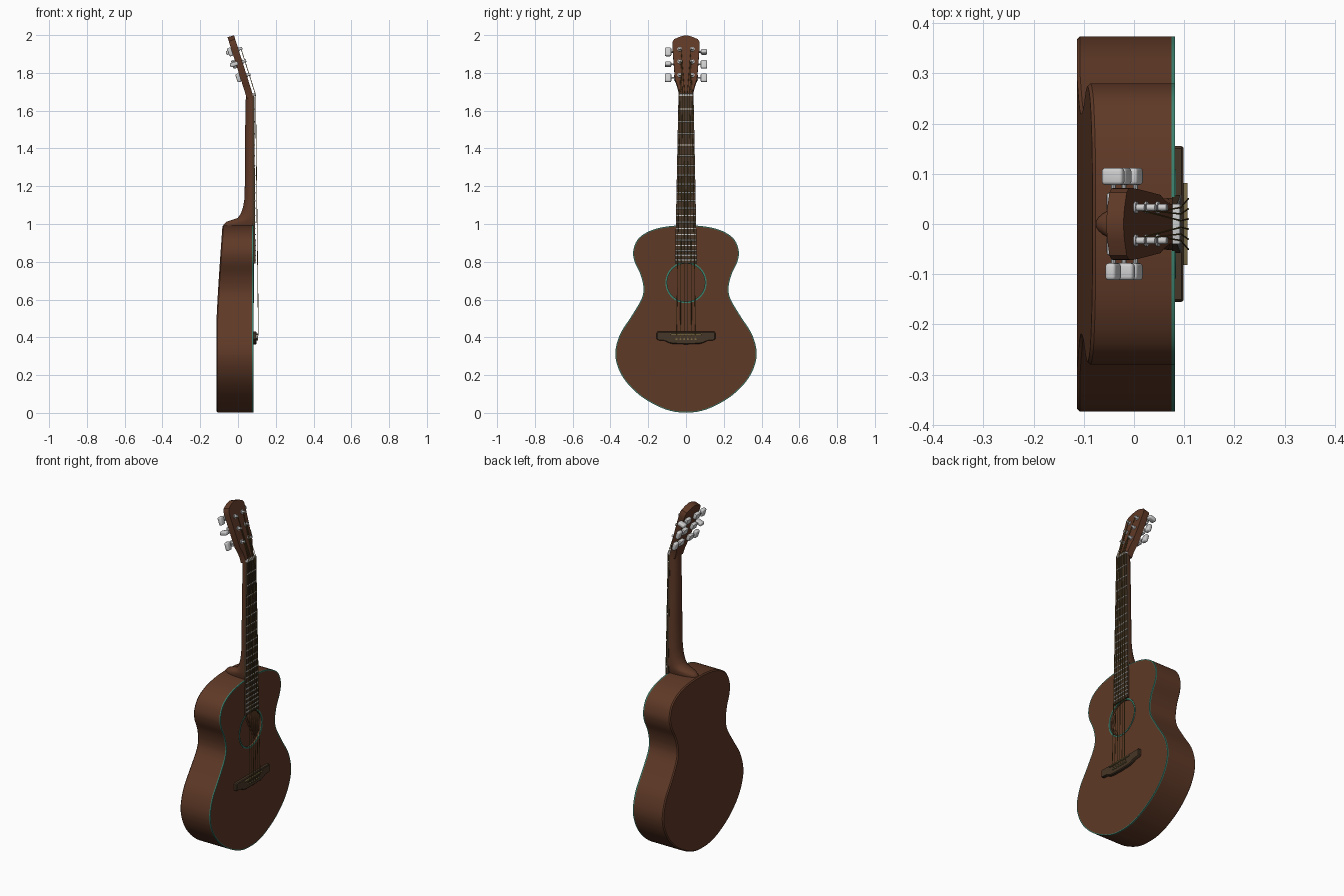
import bpy, bmesh, math
from mathutils import Matrix, Vector

if "Cube" in bpy.data.objects:
    bpy.data.objects.remove(bpy.data.objects["Cube"])


def mat(name, r, g, b):
    m = bpy.data.materials.new(name)
    m.diffuse_color = (r, g, b, 1)
    m.use_nodes = True
    m.node_tree.nodes["Principled BSDF"].inputs["Base Color"].default_value = m.diffuse_color
    return m


WOOD = mat("brown_wood", 0.114, 0.041, 0.020)
TEAL = mat("teal_binding", 0.045, 0.22, 0.155)
DARK = mat("dark_wood", 0.062, 0.037, 0.020)
METAL = mat("silver_metal", 0.62, 0.62, 0.62)
GOLD = mat("brass_string", 0.17, 0.11, 0.025)
CREAM = mat("olive_saddle", 0.20, 0.15, 0.06)


def finish(name, bm, mats, angle=35):
    bmesh.ops.remove_doubles(bm, verts=bm.verts, dist=1e-5)
    bmesh.ops.recalc_face_normals(bm, faces=bm.faces)
    me = bpy.data.meshes.new(name)
    bm.to_mesh(me)
    bm.free()
    for m in mats:
        me.materials.append(m)
    me.shade_smooth()
    me.set_sharp_from_angle(angle=math.radians(angle))
    ob = bpy.data.objects.new(name, me)
    bpy.context.collection.objects.link(ob)
    return ob


def loft(name, rings, mats, caps=(True, True), bands=(), mtx=None, angle=35):
    """Skin closed rings of equal length; bands = ring gaps using the second material."""
    bm = bmesh.new()
    vs = [[bm.verts.new(p) for p in r] for r in rings]
    n = len(rings[0])
    for k in range(len(vs) - 1):
        for i in range(n):
            j = (i + 1) % n
            f = bm.faces.new((vs[k][i], vs[k][j], vs[k + 1][j], vs[k + 1][i]))
            f.material_index = 1 if k in bands else 0
    if caps[0]:
        bm.faces.new(vs[0])
    if caps[1]:
        bm.faces.new(vs[-1])
    if mtx:
        bm.transform(mtx)
    return finish(name, bm, mats, angle)


def box(name, loc, size, m, bevel=0.0, mtx=Matrix(), seg=2):
    bm = bmesh.new()
    bmesh.ops.create_cube(bm, size=1)
    bm.transform(Matrix.Diagonal((*size, 1)))
    if bevel:
        bmesh.ops.bevel(bm, geom=bm.edges[:], offset=bevel, segments=seg, profile=0.5, affect='EDGES')
    bm.transform(mtx @ Matrix.Translation(loc))
    return finish(name, bm, [m])


def rods(name, paths, radius, m, sides=8):
    """Round rods along polylines, joined in one object."""
    bm = bmesh.new()
    for path in paths:
        for a, b in zip(path, path[1:]):
            a, b = Vector(a), Vector(b)
            d = b - a
            x = Matrix.Translation((a + b) / 2) @ d.to_track_quat('Z', 'Y').to_matrix().to_4x4()
            bmesh.ops.create_cone(bm, cap_ends=True, segments=sides, radius1=radius,
                                  radius2=radius, depth=d.length, matrix=x)
    return finish(name, bm, [m])


def spline(pts, steps):
    """Catmull-Rom curve through 2D points."""
    out = []
    q = [Vector(p) for p in pts]
    for i in range(1, len(q) - 2):
        a, b, c, d = q[i - 1:i + 3]
        for s in range(steps):
            t = s / steps
            out.append(0.5 * (2 * b + (c - a) * t + (2 * a - 5 * b + 4 * c - d) * t * t
                              + (3 * b - a - 3 * c + d) * t ** 3))
    return out


# ---- body: outline half (y, z), mirrored
half = [(-0.07, 0.006), (0, 0.002), (0.07, 0.008), (0.15, 0.036), (0.25, 0.097), (0.335, 0.19), (0.374, 0.30),
        (0.352, 0.41), (0.29, 0.51), (0.237, 0.60), (0.225, 0.66), (0.24, 0.73), (0.272, 0.80),
        (0.279, 0.86), (0.25, 0.925), (0.18, 0.968), (0.09, 0.988), (0, 0.993), (-0.09, 0.988)]
right = spline(half, 5) + [Vector((0, 0.993))]
outline = right + [Vector((-p.x, p.y)) for p in right[-2:0:-1]]
HOLE = Vector((0, 0.69))
TOP = 0.082


def back(z):
    t = min(max((z - 0.48) / 0.5, 0), 1)
    return -0.114 + 0.031 * t ** 1.2


def inset(d):
    n = len(outline)
    res = []
    for i, p in enumerate(outline):
        t = outline[(i + 1) % n] - outline[i - 1]
        res.append(p + Vector((-t.y, t.x)).normalized() * d)
    return res


hole = [HOLE + (p - HOLE).normalized() * 0.1 for p in outline]
rim = inset(0.005)
low = inset(0.006)
rings = [[(TOP - 0.012, p.x, p.y) for p in hole],
         [(TOP, p.x, p.y) for p in hole],
         [(TOP, p.x, p.y) for p in rim],
         [(TOP, p.x, p.y) for p in outline],
         [(TOP - 0.007, p.x, p.y) for p in outline],
         [(back(p.y) + 0.006, p.x, p.y) for p in outline],
         [(back(p.y), p.x, p.y) for p in low],
         [(back(p.y), p.x * 0.5, p.y) for p in low],
         [(back(p.y), 0, p.y) for p in low]]
loft("body", rings, [WOOD, TEAL], (False, False), bands=(2, 3))


# ---- soundhole ring
def circle(x, r):
    return [(x, r * math.cos(a), 0.69 + r * math.sin(a)) for a in [i * math.tau / 64 for i in range(64)]]


loft("soundhole_ring", [circle(TOP - 0.002, 0.1), circle(TOP + 0.002, 0.1), circle(TOP + 0.002, 0.109),
                        circle(TOP - 0.002, 0.109)], [TEAL], (False, False))


# ---- neck with heel: (z, back x, half width)
def half_width(z):
    return 0.04 + (1.68 - z) * 0.018 / 0.89


stations = [(0.975, -0.078, 0.04), (0.998, -0.076, 0.045), (1.012, -0.062, 0.048), (1.022, -0.03, 0.05),
            (1.032, -0.002, 0.051), (1.055, 0.015, 0.052), (1.09, 0.027, 0.051), (1.14, 0.035, 0.05),
            (1.3, 0.037, 0.047), (1.5, 0.038, 0.043), (1.63, 0.04, 0.0405), (1.685, 0.042, 0.04)]
loft("neck", [[(0.079 - (0.079 - bx) * math.sin(a) ** 0.8, w * math.cos(a), z)
               for a in [i * math.pi / 20 if 0 < i < 20 else i // 20 * math.pi for i in range(21)]]
              for z, bx, w in stations], [WOOD], angle=50)


# ---- fretboard, frets and nut
def board(z):
    return 0.086 + (1.68 - z) * 0.007


loft("fretboard", [[(0.076, -half_width(z), z), (board(z), -half_width(z), z),
                    (board(z), half_width(z), z), (0.076, half_width(z), z)] for z in (0.79, 1.68)], [DARK])
for i in range(1, 21):
    z = 1.68 - 1.27 * (1 - 2 ** (-i / 12))
    box(f"fret_{i}", (board(z), 0, z), (0.006, 2 * half_width(z), 0.007), METAL, 0.0015, seg=1)
box("nut", (0.083, 0, 1.684), (0.018, 0.08, 0.012), METAL, 0.002)

# ---- headstock, in a frame tilted back from the nut
H = Matrix.Translation((0.08, 0, 1.68)) @ Matrix.Rotation(-math.radians(17.6), 4, 'Y')
hs = [(0.04, -0.005), (0.04, 0.03), (0.047, 0.06), (0.058, 0.09), (0.066, 0.19), (0.072, 0.275),
      (0.071, 0.298), (0.063, 0.313), (0.03, 0.328), (0.0, 0.335)]
hs += [(-y, t) for y, t in hs[-2::-1]]
loft("headstock", [[(u, y, t) for y, t in hs] for u in (0, -0.036)], [WOOD], mtx=H)

# ---- tuners
post_t = (0.113, 0.188, 0.257)
turned = {(-1, 1), (1, 2)}
for s in (-1, 1):
    side = "left" if s < 0 else "right"
    for k, t in enumerate(post_t):
        tag = f"{side}_{k + 1}"
        rods(f"tuner_post_{tag}", [[H @ Vector((-0.03, s * 0.033, t)), H @ Vector((0.021, s * 0.033, t))]],
             0.007, METAL, 12)
        rods(f"tuner_washer_{tag}", [[H @ Vector((-0.005, s * 0.033, t)), H @ Vector((0.004, s * 0.033, t))]],
             0.012, METAL, 16)
        box(f"tuner_gear_{tag}", (-0.045, s * 0.042, t), (0.022, 0.042, 0.034), METAL, 0.006, H)
        rods(f"tuner_shaft_{tag}", [[H @ Vector((-0.045, s * 0.05, t)), H @ Vector((-0.045, s * 0.085, t))]],
             0.005, METAL, 10)
        size = (0.044, 0.034, 0.022) if (s, k) in turned else (0.022, 0.034, 0.046)
        box(f"tuner_button_{tag}", (-0.046, s * 0.095, t), size, METAL, 0.007, H, 3)

# ---- bridge, saddle and pins
br = [(0, 0.43), (0.15, 0.43), (0.155, 0.424), (0.155, 0.39), (0.148, 0.385), (0.115, 0.382),
      (0.09, 0.37), (0.07, 0.365), (0, 0.363)]
br += [(-y, z) for y, z in br[-2:0:-1]]
loft("bridge", [[(TOP - 0.002, y, z) for y, z in br], [(0.095, y, z) for y, z in br],
                [(0.099, y * 0.98, 0.4 + (z - 0.4) * 0.88) for y, z in br]], [DARK])
box("saddle", (0.1, 0, 0.417), (0.014, 0.164, 0.008), CREAM, 0.002)
pin_y = [-0.05 + 0.02 * i for i in range(6)]
rods("bridge_pins", [[(0.094, y, 0.39), (0.105, y, 0.39)] for y in pin_y], 0.0055, CREAM, 10)

# ---- strings from pins over saddle and nut to the posts
paths = []
for i, y in enumerate(pin_y):
    s = -1 if i < 3 else 1
    t = post_t[i if i < 3 else 5 - i]
    paths.append([(0.1, y, 0.392), (0.108, y, 0.417), (0.093, y * 0.66, 1.684),
                  H @ Vector((0.014, s * 0.027, t))])
rods("strings", paths, 0.0018, GOLD, 6)
